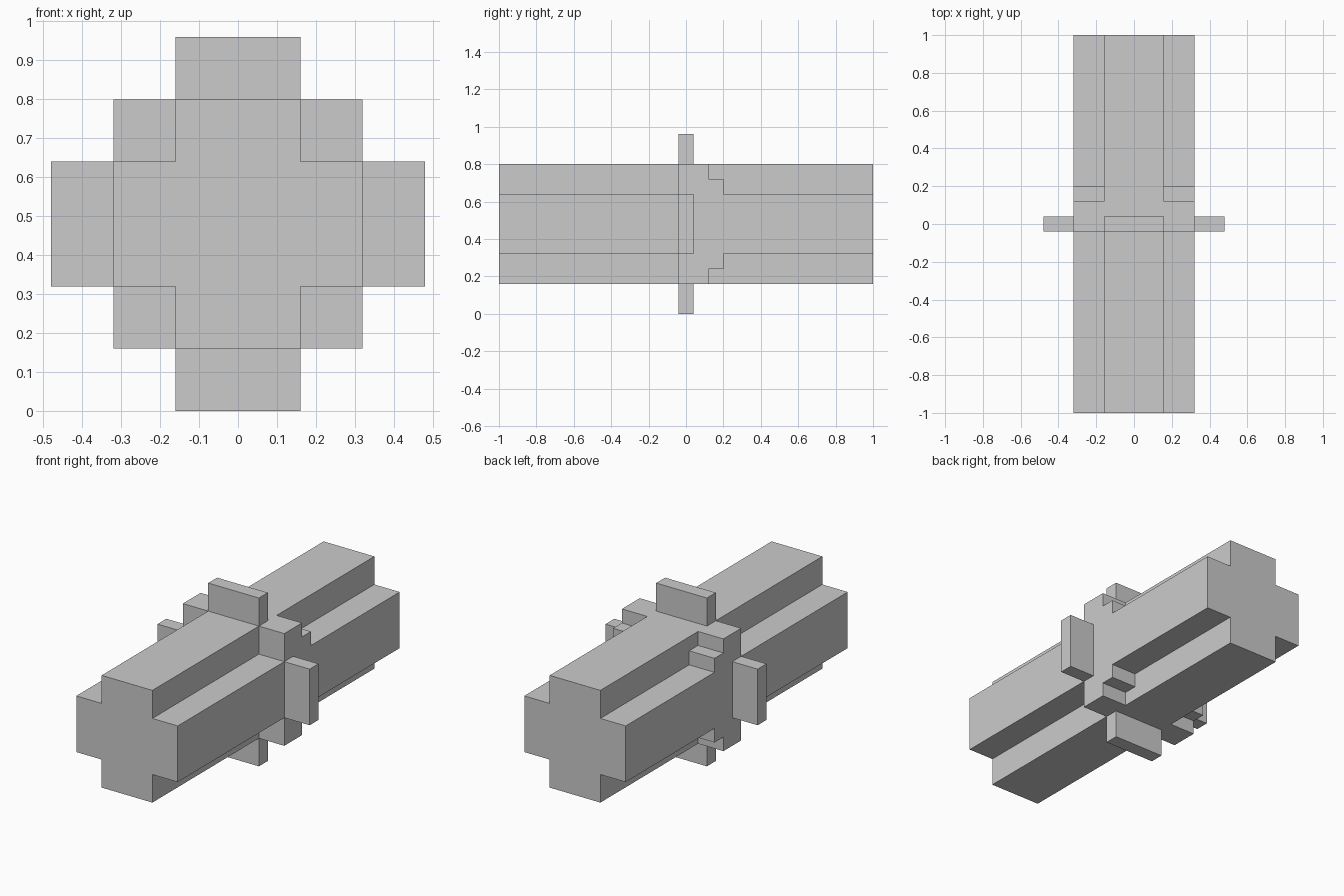
import bpy
import bmesh
from mathutils import Vector

if "Cube" in bpy.data.objects:
    bpy.data.objects.remove(bpy.data.objects["Cube"])

U = 0.16          # grid unit of the design
AXIS_Z = 3 * U    # height of the shaft's long axis


def prism(name, outline, sweep):
    """Extrude a closed 3D outline along a sweep vector; origin on the shaft axis."""
    bm = bmesh.new()
    face = bm.faces.new([bm.verts.new(p) for p in outline])
    new = bmesh.ops.extrude_face_region(bm, geom=[face])["geom"]
    bmesh.ops.translate(bm, vec=Vector(sweep),
                        verts=[g for g in new if isinstance(g, bmesh.types.BMVert)])
    bmesh.ops.recalc_face_normals(bm, faces=bm.faces)
    mesh = bpy.data.meshes.new(name)
    bm.to_mesh(mesh)
    bm.free()
    obj = bpy.data.objects.new(name, mesh)
    obj.location.z = AXIS_Z
    bpy.context.collection.objects.link(obj)
    return obj


def mirror(obj, x, z):
    mod = obj.modifiers.new("mirror", 'MIRROR')
    mod.use_axis = (x, False, z)
    mod.use_mirror_merge = False


# Long shaft with a plus-shaped section
quarter = [(2 * U, U), (U, U), (U, 2 * U)]
plus = []
for sx, sz in ((1, 1), (-1, 1), (-1, -1), (1, -1)):
    pts = quarter if sx * sz > 0 else quarter[::-1]
    plus += [(sx * x, -1, sz * z) for x, z in pts]
prism("shaft", plus, (0, 2, 0))

# Stepped blocks filling the four inner corners of the plus
step = [(-0.04, U), (0.20, U), (0.20, 0.24), (0.12, 0.24), (0.12, 2 * U), (-0.04, 2 * U)]
corner = prism("corner_block", [(U, y, z) for y, z in step], (U, 0, 0))
mirror(corner, True, True)

# Thin fins on the top, bottom and both sides
fin = [(-U, 2 * U), (U, 2 * U), (U, 3 * U), (-U, 3 * U)]
upright = prism("upright_fin", [(a, -0.04, b) for a, b in fin], (0, 0.08, 0))
mirror(upright, False, True)
side = prism("side_fin", [(b, -0.04, a) for a, b in fin], (0, 0.08, 0))
mirror(side, True, False)
